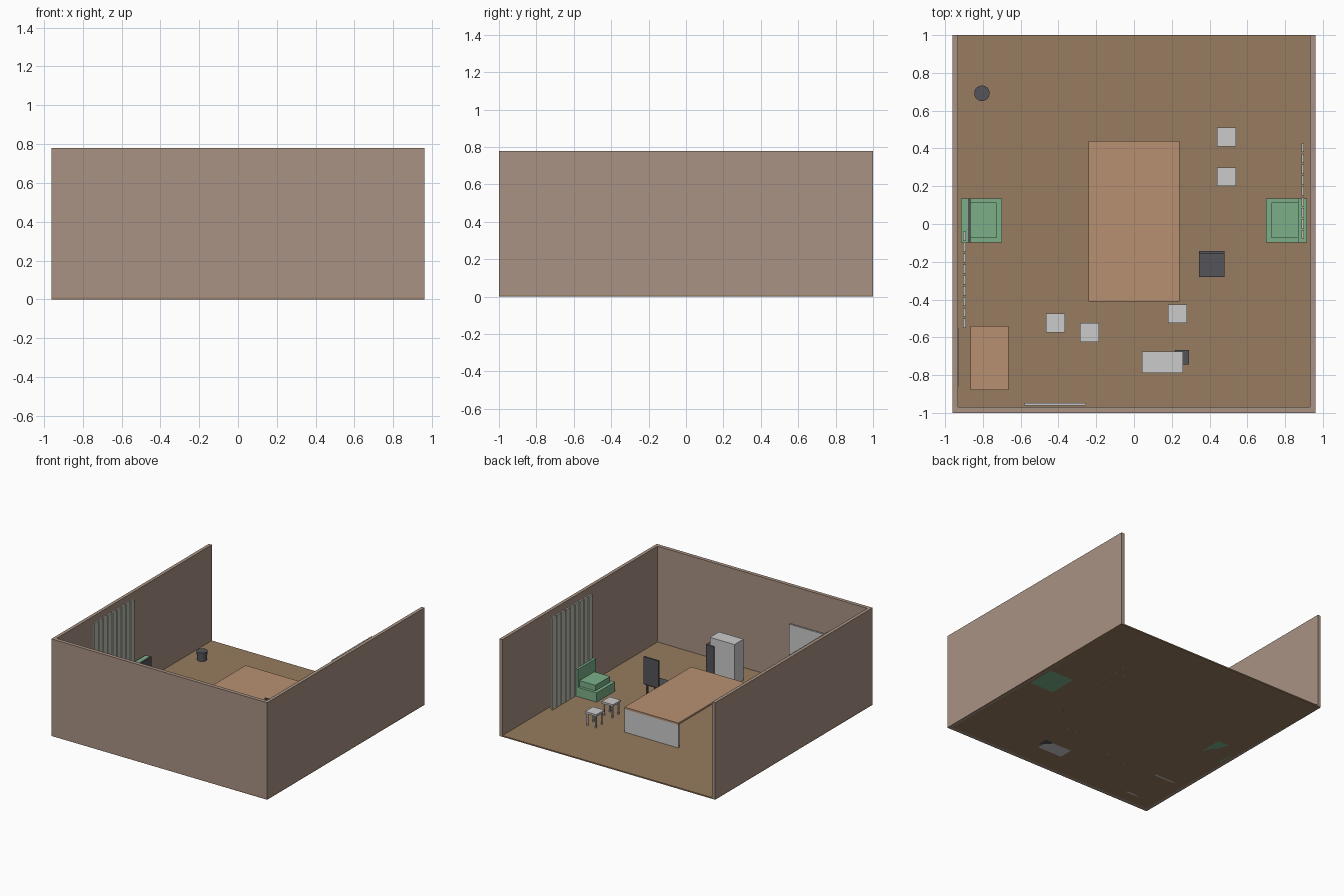
import bpy, bmesh

if "Cube" in bpy.data.objects:
    bpy.data.objects.remove(bpy.data.objects["Cube"])


def mat(name, rgb):
    m = bpy.data.materials.new(name)
    m.diffuse_color = (*rgb, 1)
    m.use_nodes = True
    m.node_tree.nodes["Principled BSDF"].inputs["Base Color"].default_value = m.diffuse_color
    return m


WALL = mat("wall_paint", (0.40, 0.29, 0.23))
FLOOR = mat("floor_wood", (0.31, 0.20, 0.115))
WOOD = mat("table_wood", (0.48, 0.28, 0.17))
GREEN = mat("green_fabric", (0.20, 0.43, 0.25))
DARK = mat("dark_plastic", (0.09, 0.09, 0.10))
CLOTH = mat("curtain_cloth", (0.52, 0.52, 0.45))
BLUE = mat("blue_grey", (0.35, 0.42, 0.50))


def boxes(name, items, m=None):
    """One object from boxes given as (x0, x1, y0, y1, z0, z1)."""
    bm = bmesh.new()
    for x0, x1, y0, y1, z0, z1 in items:
        vs = bmesh.ops.create_cube(bm, size=1)["verts"]
        for v in vs:
            v.co = (x0 + (v.co.x + 0.5) * (x1 - x0),
                    y0 + (v.co.y + 0.5) * (y1 - y0),
                    z0 + (v.co.z + 0.5) * (z1 - z0))
    me = bpy.data.meshes.new(name)
    bm.to_mesh(me)
    bm.free()
    ob = bpy.data.objects.new(name, me)
    bpy.context.collection.objects.link(ob)
    if m:
        me.materials.append(m)
    return ob


def legs(x0, x1, y0, y1, top, w=0.01, inset=0.008):
    xs = (x0 + inset, x1 - inset - w)
    ys = (y0 + inset, y1 - inset - w)
    return [(x, x + w, y, y + w, 0, top) for x in xs for y in ys]


# Room shell, open at the back
boxes("floor", [(-0.96, 0.96, -1, 1, 0, 0.01)], FLOOR)
boxes("left_wall", [(-0.96, -0.933, -1, 1, 0, 0.78)], WALL)
boxes("right_wall", [(0.933, 0.96, -1, 1, 0, 0.78)], WALL)
boxes("front_wall", [(-0.933, 0.933, -1, -0.97, 0, 0.78)], WALL)


# Tables: wooden top on two end panels
def table(name, x0, x1, y0, y1, h):
    boxes(name + "_top", [(x0, x1, y0, y1, h - 0.015, h)], WOOD)
    boxes(name + "_end_panels", [(x0, x1, y0, y0 + 0.015, 0, h - 0.015),
                                 (x0, x1, y1 - 0.015, y1, 0, h - 0.015)])


table("large_table", -0.24, 0.24, -0.41, 0.44, 0.21)
table("side_table", -0.865, -0.665, -0.88, -0.54, 0.20)

# Stools
for i, (x, y) in enumerate([(0.49, 0.46), (0.49, 0.25), (0.23, -0.475),
                            (-0.415, -0.525), (-0.235, -0.575)]):
    a = (x - 0.05, x + 0.05, y - 0.05, y + 0.05)
    boxes(f"stool_seat_{i}", [(*a, 0.107, 0.122)])
    boxes(f"stool_legs_{i}", legs(*a, 0.107))

# Dark chair
boxes("chair_seat", [(0.345, 0.478, -0.28, -0.155, 0.10, 0.12)], DARK)
boxes("chair_back", [(0.345, 0.478, -0.155, -0.143, 0.11, 0.33)], DARK)
boxes("chair_legs", legs(0.345, 0.478, -0.28, -0.145, 0.10, 0.012, 0.012), DARK)

# Cabinet with the dark unit beside it
boxes("cabinet", [(0.042, 0.26, -0.79, -0.675, 0, 0.34)])
boxes("dark_unit", [(0.218, 0.29, -0.745, -0.668, 0, 0.278)], DARK)

# Armchairs facing each other
for side, s in (("left", -1), ("right", 1)):
    def span(a, b):
        return tuple(sorted((s * a, s * b)))
    boxes(side + "_armchair_base", [(*span(0.70, 0.868), -0.098, 0.135, 0, 0.085)], GREEN)
    boxes(side + "_armchair_cushion", [(*span(0.727, 0.868), -0.075, 0.113, 0.085, 0.13)], GREEN)
    boxes(side + "_armchair_back", [(*span(0.868, 0.915), -0.098, 0.135, 0, 0.228)], GREEN)
boxes("left_armchair_trim", [(-0.88, -0.866, -0.098, 0.135, 0.085, 0.23)], DARK)

# Curtains made of upright strips
for side, x, y0 in (("left", -0.897, -0.55), ("right", 0.893, -0.08)):
    boxes(side + "_curtain",
          [(x - 0.007, x + 0.007, y0 + i * 0.0575, y0 + i * 0.0575 + 0.049, 0.01, 0.75)
           for i in range(9)], CLOTH)

# Boards on the walls
boxes("front_wall_board", [(-0.58, -0.255, -0.96, -0.947, 0.2, 0.48)])
boxes("left_wall_board", [(-0.934, -0.929, -0.86, -0.55, 0.25, 0.48)], BLUE)

# Round bin with a rim
for name, r, z0, z1 in (("bin_body", 0.037, 0, 0.055), ("bin_lid", 0.041, 0.055, 0.08)):
    bpy.ops.mesh.primitive_cylinder_add(vertices=24, radius=r, depth=z1 - z0,
                                        location=(-0.805, 0.692, (z0 + z1) / 2))
    ob = bpy.context.object
    ob.name = name
    ob.data.materials.append(DARK)
    bpy.ops.object.shade_smooth_by_angle()
